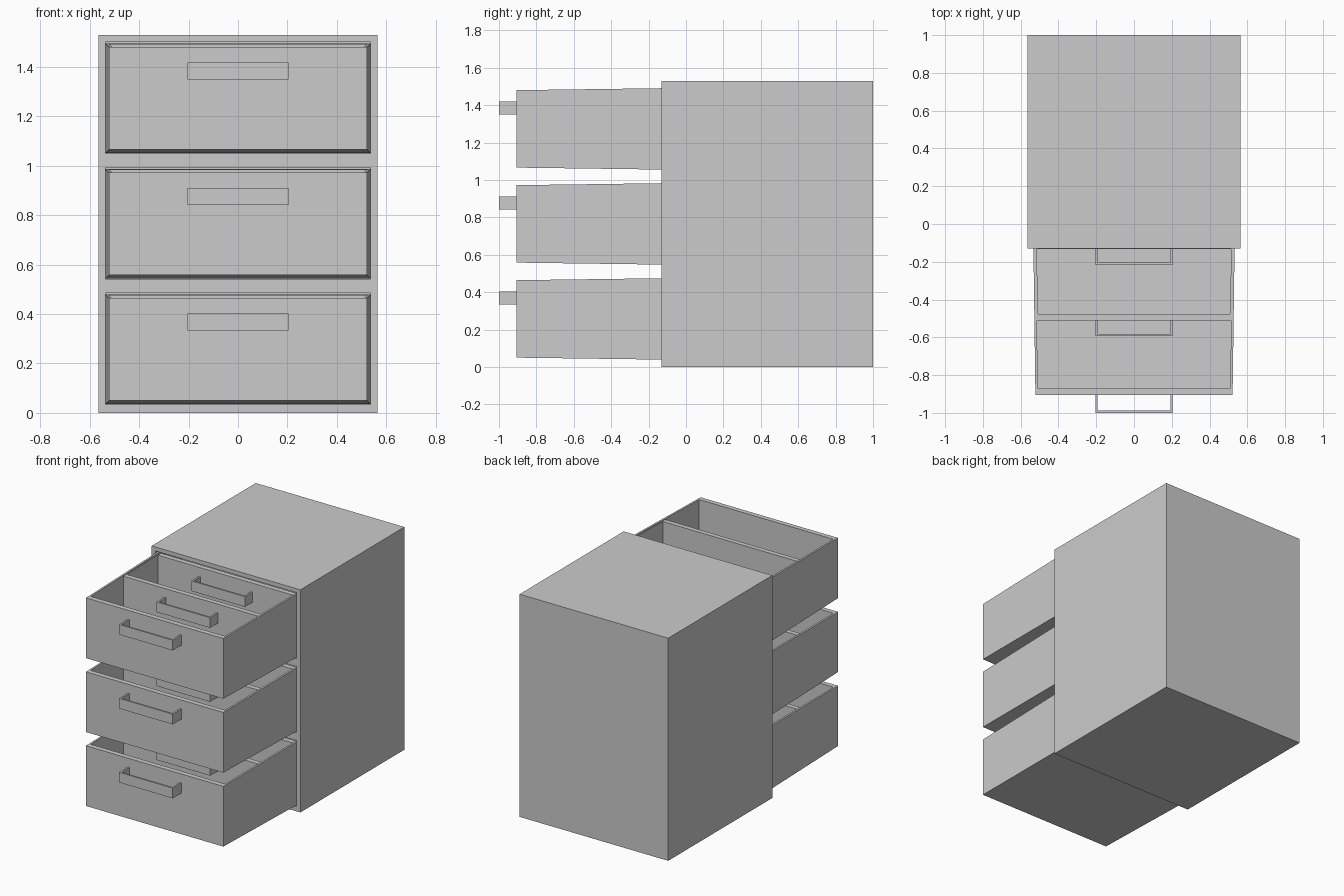
import bpy

if "Cube" in bpy.data.objects:
    bpy.data.objects.remove(bpy.data.objects["Cube"])

FRONT, BACK = -0.13, 1.0
HALF_W, HEIGHT = 0.565, 1.53
PITCH = 0.508                      # vertical spacing of the drawers
FRONT_YS = {"closed": -0.132, "half_open": -0.51, "open": -0.905}


def mesh_object(name, verts, faces):
    me = bpy.data.meshes.new(name)
    me.from_pydata(verts, [], faces)
    me.update()
    ob = bpy.data.objects.new(name, me)
    bpy.context.collection.objects.link(ob)
    return ob


def boxes(name, specs):
    """One object from several (x0, x1, y0, y1, z0, z1) boxes."""
    verts, faces = [], []
    for x0, x1, y0, y1, z0, z1 in specs:
        n = len(verts)
        verts += [(x, y, z) for z in (z0, z1)
                  for x, y in ((x0, y0), (x1, y0), (x1, y1), (x0, y1))]
        faces += [(n + 3, n + 2, n + 1, n), (n + 4, n + 5, n + 6, n + 7)]
        for i in range(4):
            j = (i + 1) % 4
            faces.append((n + i, n + j, n + 4 + j, n + 4 + i))
    return mesh_object(name, verts, faces)


def drawer(name, y, z):
    """Open-topped box, slightly tapered towards its front panel."""
    length, panel, wall = 1.05, 0.034, 0.013
    slope = 0.0135

    def ring(d0, d1, inset, base, top):
        pts = []
        for sx, d in ((-1, d0), (1, d0), (1, d1), (-1, d1)):
            t = slope * d
            zz = z + 0.414 + t if top else z - t + base
            pts.append((sx * (0.522 + t - inset), y + d, zz))
        return pts

    back = length - 0.02
    verts = (ring(0, length, 0, 0, False) + ring(0, length, 0, 0, True)
             + ring(panel, back, wall, 0, True)
             + ring(panel, back, wall, 0.015, False))
    faces = [(3, 2, 1, 0), (12, 13, 14, 15)]
    for k in (0, 4, 8):
        for i in range(4):
            j = (i + 1) % 4
            faces.append((k + i, k + j, k + 4 + j, k + 4 + i))
    mesh_object(name, verts, faces)


def handle(name, y, z):
    """U-shaped pull: a bar on two short legs."""
    out = 0.095 if y < -0.8 else 0.084
    t = 0.012
    z0, z1 = z + 0.283, z + 0.353
    boxes(name, [(-0.204, 0.204, y - out, y - out + t, z0, z1),
                 (-0.204, -0.204 + t, y - out + t, y, z0, z1),
                 (0.204 - t, 0.204, y - out + t, y, z0, z1)])


# Cabinet body with three drawer openings
cabinet = boxes("cabinet", [(-HALF_W, HALF_W, FRONT, BACK, 0, HEIGHT)])
cutter = boxes("opening_cutter",
               [(-0.537, 0.537, FRONT - 0.1, 0.965,
                 0.034 + PITCH * i, 0.486 + PITCH * i) for i in range(3)])
mod = cabinet.modifiers.new("openings", 'BOOLEAN')
mod.operation, mod.object, mod.solver = 'DIFFERENCE', cutter, 'EXACT'
bpy.context.view_layer.objects.active = cabinet
bpy.ops.object.modifier_apply(modifier=mod.name)
bpy.data.objects.remove(cutter)

# Drawers and handles, nested at closed, half-open and open positions
for i, level in enumerate(("bottom", "middle", "top")):
    z = 0.05 + PITCH * i
    for state, y in FRONT_YS.items():
        drawer(f"{level}_drawer_{state}", y, z)
        handle(f"{level}_handle_{state}", y, z)
